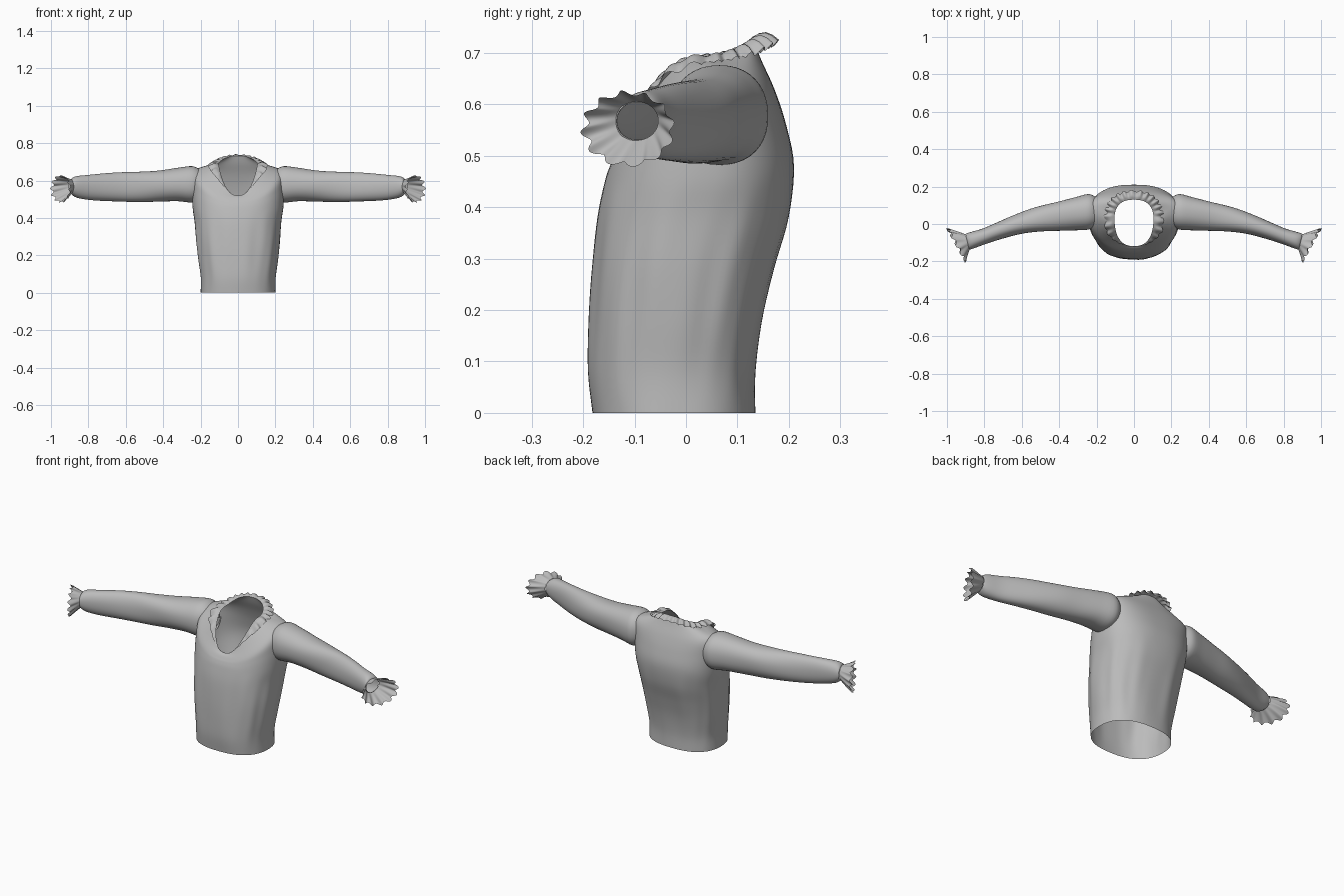
import bpy, bmesh
from math import sin, cos, pi, copysign
from mathutils import Vector

if "Cube" in bpy.data.objects:
    bpy.data.objects.remove(bpy.data.objects["Cube"])

cloth = bpy.data.materials.new("grey cloth")
cloth.use_nodes = True
GREY = (0.5, 0.5, 0.5, 1)
cloth.diffuse_color = GREY
cloth.node_tree.nodes["Principled BSDF"].inputs["Base Color"].default_value = GREY


def refine(rows, steps):
    """Catmull-Rom interpolation between rows of parameters."""
    rows = [Vector(r) for r in rows]
    out = []
    for i in range(len(rows) - 1):
        b, c = rows[i], rows[i + 1]
        a, d = rows[max(i - 1, 0)], rows[min(i + 2, len(rows) - 1)]
        for k in range(steps):
            t = k / steps
            out.append(b + (c - a) * (t / 2) + (a * 2 - b * 5 + c * 4 - d) * (t * t / 2)
                       + (b * 3 - a - c * 3 + d) * (t ** 3 / 2))
    return out + [rows[-1]]


def loft(name, rings, drop=None):
    """Skin closed rings into an open tube, leaving out faces that match drop."""
    bm = bmesh.new()
    loops = [[bm.verts.new(p) for p in ring] for ring in rings]
    n = len(loops[0])
    for lo, hi in zip(loops, loops[1:]):
        for i in range(n):
            j = (i + 1) % n
            bm.faces.new((lo[i], lo[j], hi[j], hi[i]))
    if drop:
        holes = [f for f in bm.faces if drop(f.calc_center_median())]
        bmesh.ops.delete(bm, geom=holes, context="FACES")
    bmesh.ops.recalc_face_normals(bm, faces=bm.faces)
    mesh = bpy.data.meshes.new(name)
    bm.to_mesh(mesh)
    bm.free()
    obj = bpy.data.objects.new(name, mesh)
    bpy.context.collection.objects.link(obj)
    mesh.materials.append(cloth)
    mesh.shade_smooth()
    return obj


def power(v, p):
    return copysign(abs(v) ** p, v)


def angles(n):
    return [2 * pi * i / n for i in range(n)]


# Torso rings: half width, front y, side y, back y, front z, side z, back z
BODY = [
    (.200, -.182, -.02, .135, 0, 0, 0),
    (.200, -.190, -.02, .135, .08, .08, .08),
    (.213, -.188, -.01, .148, .18, .18, .18),
    (.224, -.182, .00, .172, .28, .28, .28),
    (.232, -.172, .02, .200, .38, .38, .38),
    (.243, -.158, .04, .210, .45, .46, .48),
    (.246, -.148, .06, .195, .48, .56, .56),
    (.240, -.140, .08, .172, .495, .645, .63),
    (.185, -.130, .07, .145, .51, .675, .69),
    (.104, -.118, .03, .130, .52, .690, .732),
]


def body_point(row, a):
    w, yf, ym, yb, zf, zs, zb = row
    s, c = sin(a), cos(a)
    # soft gathers around the waist, fading towards chest and hem
    fold = max(0, sin(pi * min(1, zs / .45))) * .012
    fold *= sin(9 * a + 5 * zs) * .5 + sin(17 * a - 4 * zs) * .25
    k = 1 + fold * 1.6
    y = ym + ((yf - ym) if c > 0 else (yb - ym)) * abs(c) ** .85 * k
    z = zs + ((zf - zs) if c > 0 else (zb - zs)) * abs(c) ** 1.7
    return Vector((w * power(s, .8) * k, y, z))


def in_armhole(p):
    return abs(p.x) > .19 and ((p.y - .065) / .075) ** 2 + ((p.z - .58) / .08) ** 2 < 1


loft("torso", [[body_point(r, a) for a in angles(96)] for r in refine(BODY, 5)], in_armhole)

# Ruffled collar along the neckline, narrowing into the point of the V
NECK = BODY[-1]
collar = []
for t in (0, .25, .5, .75, 1):
    ring = []
    for a in angles(240):
        p = body_point(NECK, a)
        out = Vector((sin(a), -.9 * cos(a), 0))
        width = .052 * min(1, max(.06, (1 - cos(a)) * 1.5))
        wave = sin(26 * a)
        lift = .012 * sin(pi * t) - .012 * t + .006 * wave * t
        p += out * width * t * (1 + .1 * wave)
        p.z += lift * width / .052
        ring.append(p)
    collar.append(ring)
loft("collar_ruffle", collar)

# Sleeve rings: x, back y, front y, top z, bottom z
SLEEVE = [
    (.205, .145, -.015, .660, .500),
    (.245, .160, -.030, .676, .482),
    (.32, .142, -.033, .668, .489),
    (.42, .115, -.036, .655, .489),
    (.52, .088, -.042, .648, .486),
    (.62, .052, -.055, .643, .486),
    (.72, .010, -.080, .637, .490),
    (.80, -.024, -.106, .630, .497),
    (.86, -.042, -.128, .624, .508),
    (.885, -.050, -.136, .614, .522),
    (.892, -.054, -.134, .604, .532),
]


def sleeve_ring(row, side):
    x, yb, yf, top, low = row
    # rings turn with the arm as it sweeps forward
    lean = .22 * max(0, min(1, (x - .3) / .4))
    mid_y, mid_z, ry, rz = (yb + yf) / 2, (top + low) / 2, (yb - yf) / 2, (top - low) / 2
    ring = []
    for a in angles(40):
        k = 1 + .022 * sin(3 * a + 14 * x) * sin(pi * (x - .2) / .7)
        dy = ry * power(cos(a), .9) * k
        ring.append((side * (x + lean * dy), mid_y + dy, mid_z + rz * power(sin(a), .9) * k))
    return ring


def cuff_ring(t, side):
    # flares from the wrist into a scalloped, tilted rim
    centre = Vector((.89, -.094, .568)).lerp(Vector((.948, -.112, .553)), t)
    across = Vector((.30 + .2 * t, .9, 0)).normalized()
    ry, rz = .042 + .056 * t, .037 + .033 * t
    ring = []
    for a in angles(120):
        wave = sin(12 * a)
        p = centre + across * ry * cos(a) * (1 + .07 * t * wave)
        p.z += rz * sin(a) * (1 + .07 * t * wave)
        p += Vector((.9, -.4, 0)) * .008 * t * sin(12 * a + 1)
        ring.append((side * p.x, p.y, p.z))
    return ring


for label, side in (("left", 1), ("right", -1)):
    loft(label + "_sleeve", [sleeve_ring(r, side) for r in refine(SLEEVE, 4)])
    loft(label + "_cuff_ruffle", [cuff_ring(i / 6, side) for i in range(7)])
